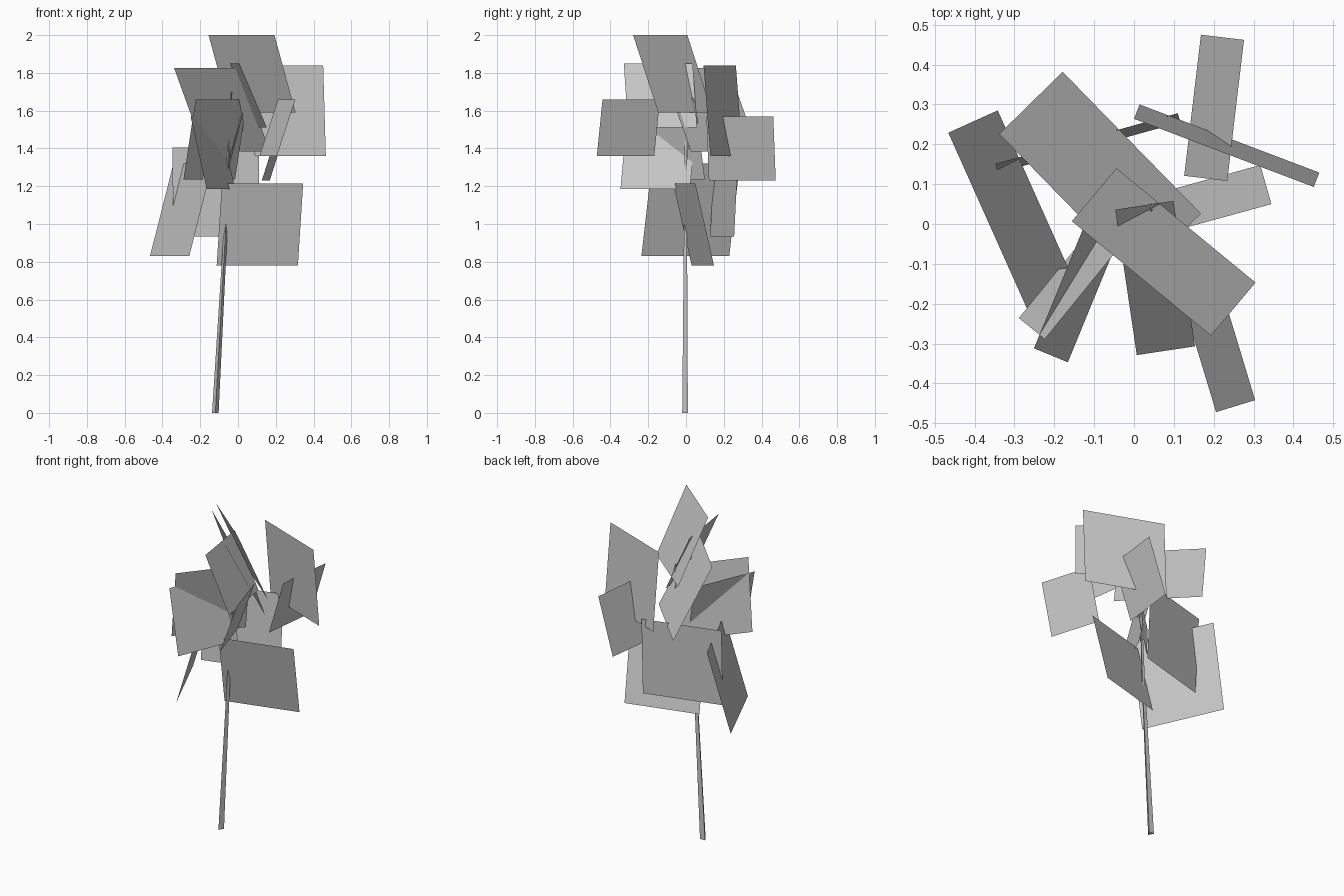
import bpy, bmesh, math
from mathutils import Vector


def make_object(name, verts, faces):
    mesh = bpy.data.meshes.new(name)
    mesh.from_pydata(verts, [], faces)
    mesh.update()
    obj = bpy.data.objects.new(name, mesh)
    bpy.context.collection.objects.link(obj)
    return obj


def tapered_stem(name, rings):
    """Three-sided stem through (x, y, z, radius) rings."""
    verts, faces = [], []
    for x, y, z, r in rings:
        for k in range(3):
            a = math.radians(-90 + 120 * k)
            verts.append((x + r * math.cos(a), y + r * math.sin(a), z))
    for i in range(len(rings) - 1):
        for k in range(3):
            n = (k + 1) % 3
            faces.append((3 * i + k, 3 * i + n, 3 * i + 3 + n, 3 * i + 3 + k))
    faces.append((2, 1, 0))
    top = 3 * (len(rings) - 1)
    faces.append((top, top + 1, top + 2))
    return make_object(name, verts, faces)


def leaf_card(name, start, end, lean, top, bottom):
    """Square card: horizontal top edge start-end, bottom edge shifted by lean."""
    a, b = Vector((*start, top)), Vector((*end, top))
    drop = Vector((*lean, bottom - top))
    return make_object(name, [a, b, b + drop, a + drop], [(0, 1, 2, 3)])


# Trunk and a short upper branch
tapered_stem("trunk", [(-0.12, 0, 0, 0.02), (-0.065, 0, 0.98, 0.011),
                       (-0.05, 0, 1.4, 0.007), (-0.034, 0, 1.73, 0.003)])
tapered_stem("branch", [(-0.053, 0, 1.3, 0.006), (0.046, 0.036, 1.67, 0.003)])

# Leaf cards: top edge start, top edge end, lean to the bottom edge, top z, bottom z
cards = [
    ((-0.342, 0.285), (-0.134, -0.18), (-0.124, -0.056), 1.32, 0.83),
    ((-0.338, 0.226), (0.009, -0.13), (0.159, 0.156), 1.825, 1.385),
    ((-0.156, 0.007), (0.193, -0.28), (0.112, 0.133), 2.0, 1.59),
    ((0.276, 0.462), (0.234, 0.108), (-0.108, 0.013), 1.57, 1.23),
    ((0.0, 0.264), (0.451, 0.093), (0.014, 0.036), 1.84, 1.36),
    ((-0.348, 0.151), (0.11, 0.278), (0.006, -0.023), 1.405, 0.935),
    ((-0.085, -0.068), (0.345, 0.05), (-0.028, 0.098), 1.215, 0.78),
    ((0.007, -0.329), (-0.047, 0.036), (0.146, 0.022), 1.85, 1.51),
    ((0.304, -0.442), (0.212, -0.138), (-0.098, -0.03), 1.66, 1.36),
    ((-0.251, -0.312), (-0.1, 0.056), (0.085, -0.035), 1.57, 1.185),
    ((-0.224, -0.289), (0.049, 0.047), (-0.065, 0.053), 1.66, 1.235),
]
for i, card in enumerate(cards, 1):
    leaf_card(f"leaf_card_{i:02d}", *card)
